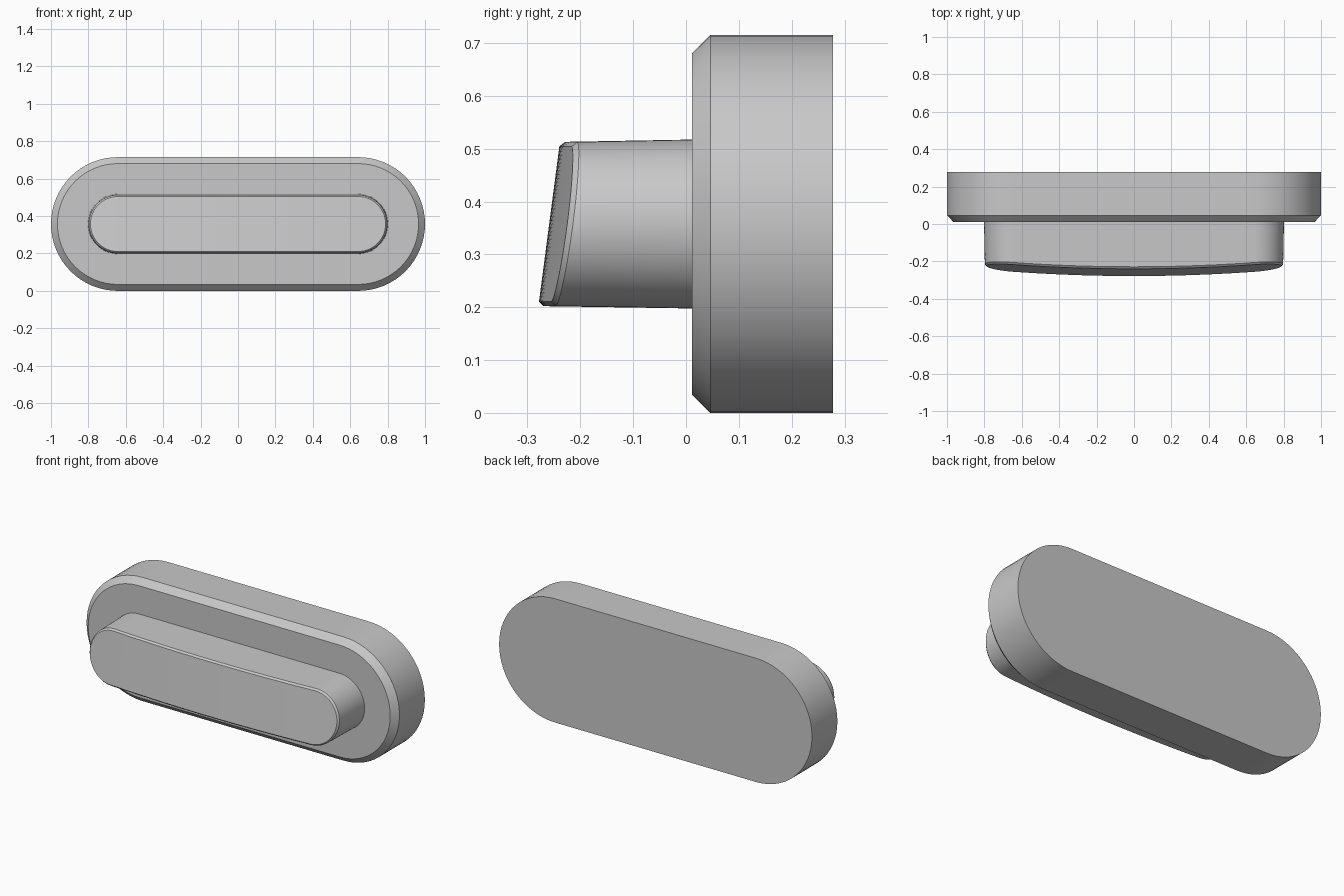
import bpy, bmesh, math

cube = bpy.data.objects.get("Cube")
if cube:
    bpy.data.objects.remove(cube)

MID_Z = 0.3575

grey = bpy.data.materials.new("light_grey")
grey.use_nodes = True
grey.diffuse_color = (0.58, 0.58, 0.58, 1)
grey.node_tree.nodes["Principled BSDF"].inputs["Base Color"].default_value = grey.diffuse_color


def slot_outline(half, radius, arc=16, straight=24):
    """Rounded slot as (x, z): upper side left to right, then lower side back."""
    upper = []
    for i in range(arc + 1):
        a = math.pi - i * math.pi / 2 / arc
        upper.append((-half + radius * math.cos(a), radius * math.sin(a)))
    upper += [(-half + 2 * half * i / straight, radius) for i in range(1, straight)]
    for i in range(arc + 1):
        a = math.pi / 2 - i * math.pi / 2 / arc
        upper.append((half + radius * math.cos(a), radius * math.sin(a)))
    upper[0] = (-half - radius, 0)
    upper[-1] = (half + radius, 0)
    return upper + [(x, -z) for x, z in upper[-2:0:-1]]


def loft(name, half, sections):
    """Skin slot sections given as (radius, depth function), back to front."""
    bm = bmesh.new()
    rings = []
    for radius, depth in sections:
        rings.append([bm.verts.new((x, depth(x, z), z + MID_Z))
                      for x, z in slot_outline(half, radius)])
    n = len(rings[0])
    for a, b in zip(rings, rings[1:]):
        for i in range(n):
            j = (i + 1) % n
            bm.faces.new((a[i], a[j], b[j], b[i]))
    # Caps are vertical strips so a bowed face stays smooth
    for ring in (rings[0], rings[-1]):
        for i in range(n // 2):
            strip = [ring[i], ring[i + 1], ring[-i - 1], ring[-i % n]]
            bm.faces.new(list(dict.fromkeys(strip)))
    bmesh.ops.recalc_face_normals(bm, faces=bm.faces)
    mesh = bpy.data.meshes.new(name)
    bm.to_mesh(mesh)
    bm.free()
    mesh.materials.append(grey)
    obj = bpy.data.objects.new(name, mesh)
    bpy.context.collection.objects.link(obj)
    bpy.ops.object.select_all(action="DESELECT")
    obj.select_set(True)
    bpy.context.view_layer.objects.active = obj
    bpy.ops.object.shade_smooth_by_angle(angle=math.radians(25))
    return obj


def flat(y):
    return lambda x, z: y


def bowed(offset):
    # Tilted face, bulging forward in the middle
    return lambda x, z: -0.259 + 0.131 * z + 0.055 * x * x + offset


# Chamfered slot-shaped housing
loft("base_plate", 0.6425, [(0.3575, flat(0.278)), (0.3575, flat(0.046)), (0.323, flat(0.011))])

# Slightly tapered push bar with a bevelled, tilted face
loft("push_bar", 0.642, [(0.16, flat(0.02)), (0.1555, bowed(0.01)), (0.147, bowed(0))])
